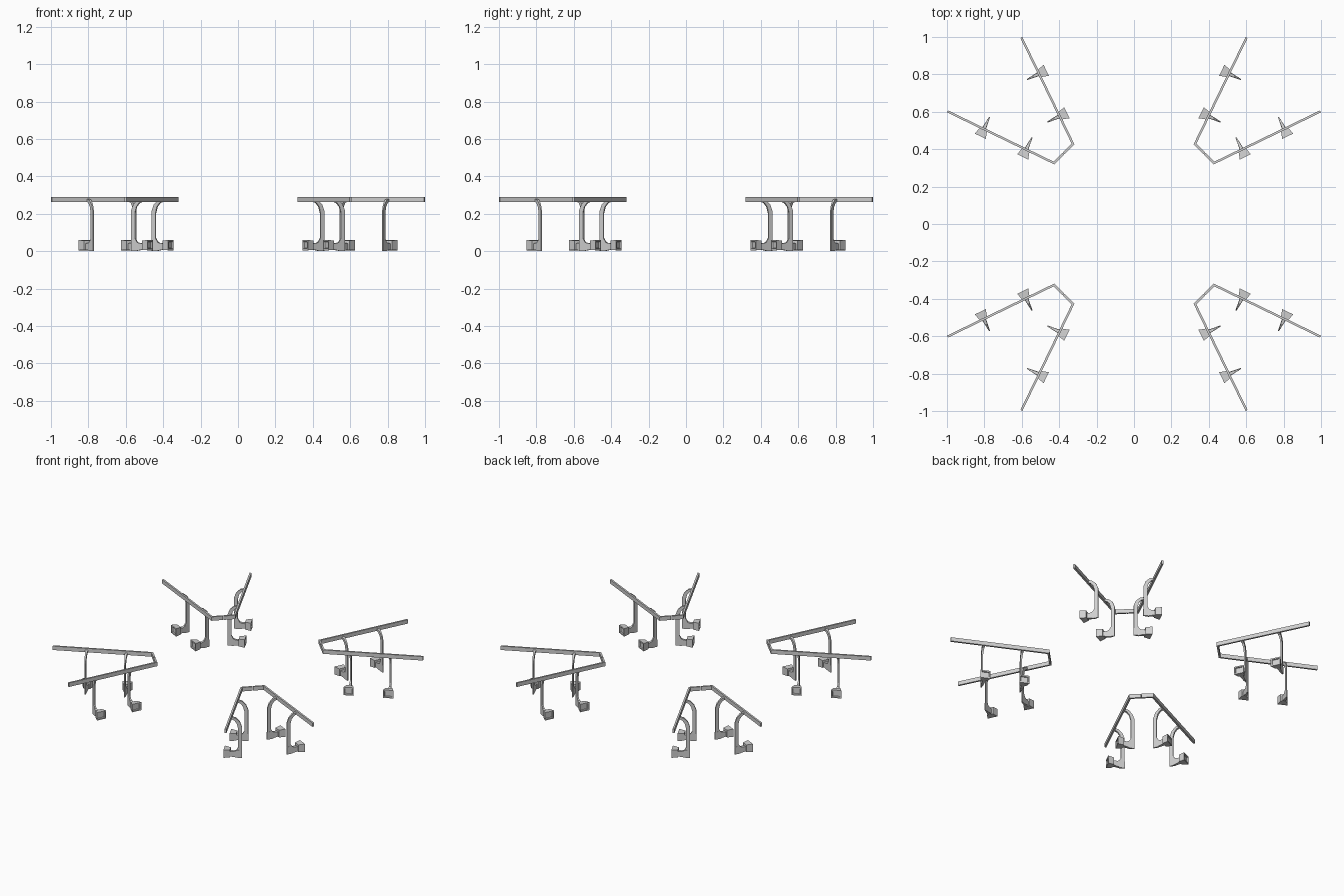
import bpy, bmesh
from mathutils import Matrix, Vector

if "Cube" in bpy.data.objects:
    bpy.data.objects.remove(bpy.data.objects["Cube"], do_unlink=True)

steel = bpy.data.materials.new("light_steel_grey")
steel.use_nodes = True
grey = (0.64, 0.64, 0.64, 1)
steel.diffuse_color = grey
steel.node_tree.nodes["Principled BSDF"].inputs["Base Color"].default_value = grey

# Rail layout in one quadrant: outer end, bend, and middle of the corner
END = Vector((0.997, 0.602, 0))
BEND = Vector((0.428, 0.326, 0))
MID = Vector((0.378, 0.376, 0))
ALONG = (END - BEND).normalized()
OUT = Vector((ALONG.y, -ALONG.x, 0))
RAIL_LOW, RAIL_TOP, RAIL_HALF = 0.264, 0.291, 0.006


def finish(name, bm):
    bmesh.ops.recalc_face_normals(bm, faces=bm.faces[:])
    mesh = bpy.data.meshes.new(name)
    bm.to_mesh(mesh)
    bm.free()
    mesh.materials.append(steel)
    obj = bpy.data.objects.new(name, mesh)
    bpy.context.collection.objects.link(obj)


def loft(bm, rings):
    """Join matching rings of points and cap both ends."""
    loops = [[bm.verts.new(p) for p in ring] for ring in rings]
    n = len(loops[0])
    for a, b in zip(loops, loops[1:]):
        for i in range(n):
            bm.faces.new((a[i], a[(i + 1) % n], b[(i + 1) % n], b[i]))
    bm.faces.new(loops[0])
    bm.faces.new(loops[-1])


def boxes(bm, sections, frame):
    """Loft rectangles given as (outward, half width, low z, high z)."""
    loft(bm, [[frame @ Vector(p) for p in
               ((-w, o, lo), (w, o, lo), (w, o, hi), (-w, o, hi))]
              for o, w, lo, hi in sections])


def build_rail(bm, m):
    # Mitred strip from the outer end, round the bend, to the corner middle
    side = Vector((-1, -1, 0)).normalized()
    mitre = (OUT + side) / (1 + OUT.dot(side))
    rings = []
    for p, s in ((END, OUT), (BEND, mitre), (MID, side)):
        rings.append([m @ (p + s * k * RAIL_HALF + Vector((0, 0, z)))
                      for k, z in ((-1, RAIL_LOW), (1, RAIL_LOW), (1, RAIL_TOP), (-1, RAIL_TOP))])
    loft(bm, rings)


# Side profile of the curved post: (outward, height)
POST = [(-0.07, 0), (-0.07, 0.215), (-0.056, 0.25), (-0.03, 0.274), (0, 0.28),
        (0, 0.266), (-0.021, 0.258), (-0.037, 0.238), (-0.046, 0.205),
        (-0.046, 0.07), (-0.034, 0.05), (-0.034, 0)]


def build_post(bm, frame):
    # Thin at the far edge, thicker towards the rail
    loft(bm, [[frame @ Vector((s * (0.003 + 0.09 * (o + 0.07)), o, z)) for o, z in POST]
              for s in (-1, 1)])


def build_foot(bm, frame):
    boxes(bm, [(-0.071, 0.003, 0, 0.05), (-0.044, 0.006, 0, 0.053),
               (-0.02, 0.009, 0.005, 0.043), (0.008, 0.013, 0.01, 0.042)], frame)


def build_pad(bm, frame):
    # Flared block with a recessed outer face
    boxes(bm, [(0.003, 0.021, 0.007, 0.057), (0.043, 0.033, 0.005, 0.06),
               (0.043, 0.025, 0.014, 0.051), (0.036, 0.022, 0.016, 0.049)], frame)


swap = Matrix(((0, 1, 0, 0), (1, 0, 0, 0), (0, 0, 1, 0), (0, 0, 0, 1)))
spots = [BEND + ALONG * d for d in (0.165, 0.417)]

for sx, x_name in ((1, "left"), (-1, "right")):
    for sy, y_name in ((-1, "front"), (1, "back")):
        where = f"{y_name}_{x_name}"
        corner = Matrix.Diagonal((sx, sy, 1, 1))
        parts = {n: bmesh.new() for n in ("rail", "posts", "feet", "wall_pads")}
        for m in (corner, corner @ swap):
            build_rail(parts["rail"], m)
            for spot in spots:
                frame = m @ Matrix(((ALONG.x, OUT.x, 0, spot.x),
                                    (ALONG.y, OUT.y, 0, spot.y),
                                    (0, 0, 1, 0), (0, 0, 0, 1)))
                build_post(parts["posts"], frame)
                build_foot(parts["feet"], frame)
                build_pad(parts["wall_pads"], frame)
        for name, bm in parts.items():
            finish(f"{where}_{name}", bm)
